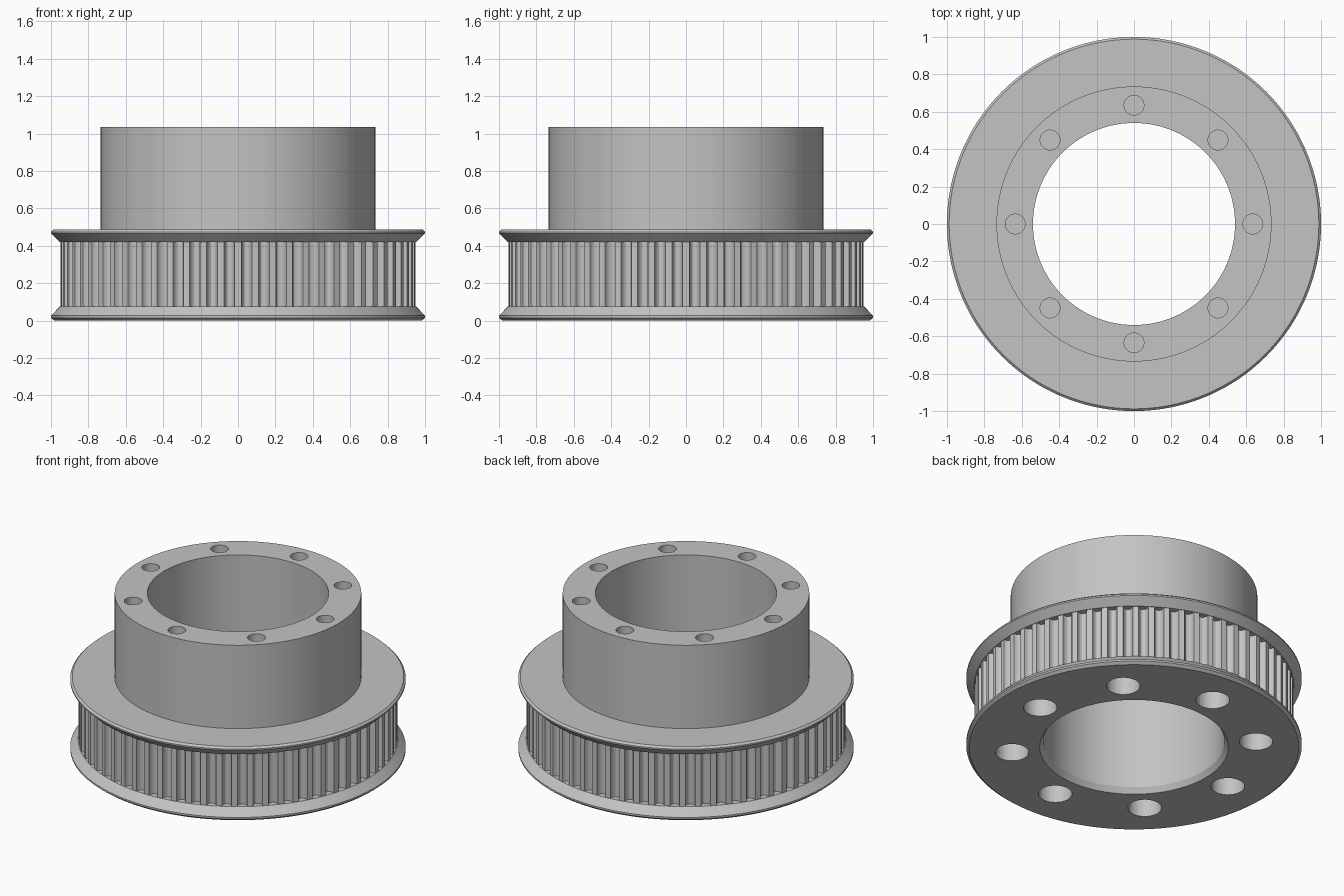
import bpy, bmesh, math

if "Cube" in bpy.data.objects:
    bpy.data.objects.remove(bpy.data.objects["Cube"])

TEETH = 64
# One tooth pitch: (fraction of pitch, depth below the tooth tip)
PITCH = [(0, 0), (.19, 0), (.22, .014), (.28, .027), (.38, .035), (.5, .037),
         (.62, .035), (.72, .027), (.78, .014), (.81, 0)]
# Section through the wheel: (radius, height, has teeth)
PROFILE = [(.562, 0, 0), (.982, 0, 0), (1, .015, 0), (1, .026, 0), (.953, .075, 0),
           (.95, .075, 1), (.95, .42, 1), (.953, .42, 0), (1, .466, 0), (1, .475, 0),
           (.988, .487, 0), (.735, .487, 0), (.735, 1.035, 0),
           (.54, 1.035, 0), (.54, .035, 0)]

metal = bpy.data.materials.new("grey_metal")
metal.diffuse_color = (.55, .55, .55, 1)
metal.use_nodes = True
metal.node_tree.nodes["Principled BSDF"].inputs["Base Color"].default_value = metal.diffuse_color


def new_object(name, bm):
    bmesh.ops.recalc_face_normals(bm, faces=bm.faces)
    mesh = bpy.data.meshes.new(name)
    bm.to_mesh(mesh)
    bm.free()
    mesh.materials.append(metal)
    obj = bpy.data.objects.new(name, mesh)
    bpy.context.collection.objects.link(obj)
    return obj


# Wheel body: flanges, toothed band, hub and bore in one closed ring
steps = [((t + u) / TEETH * math.tau, d) for t in range(TEETH) for u, d in PITCH]
bm = bmesh.new()
rings = [[bm.verts.new(((r - d * toothed) * math.cos(a), (r - d * toothed) * math.sin(a), z))
          for a, d in steps] for r, z, toothed in PROFILE]
n = len(steps)
for k, lower in enumerate(rings):
    upper = rings[(k + 1) % len(rings)]
    for i in range(n):
        j = (i + 1) % n
        bm.faces.new((lower[i], lower[j], upper[j], upper[i]))
pulley = new_object("toothed_pulley", bm)


# Blind bolt holes, eight in a circle on each end
def hole_cutter(name, circle, radius, z0, z1):
    bm = bmesh.new()
    for i in range(8):
        a = i * math.tau / 8
        made = bmesh.ops.create_cone(bm, cap_ends=True, segments=40, radius1=radius,
                                     radius2=radius, depth=z1 - z0)
        bmesh.ops.translate(bm, verts=made["verts"],
                            vec=(circle * math.cos(a), circle * math.sin(a), (z0 + z1) / 2))
    obj = new_object(name, bm)
    obj.hide_render = True
    return obj


cutters = [hole_cutter("top_hole_cutter", .635, .053, .75, 1.1),
           hole_cutter("bottom_hole_cutter", .73, .1, -.1, .36)]
bpy.context.view_layer.objects.active = pulley
pulley.select_set(True)
for cutter in cutters:
    mod = pulley.modifiers.new("holes", 'BOOLEAN')
    mod.operation = 'DIFFERENCE'
    mod.solver = 'EXACT'
    mod.object = cutter
    bpy.ops.object.modifier_apply(modifier=mod.name)
    bpy.data.objects.remove(cutter)

bpy.ops.object.shade_smooth_by_angle(angle=math.radians(28))
